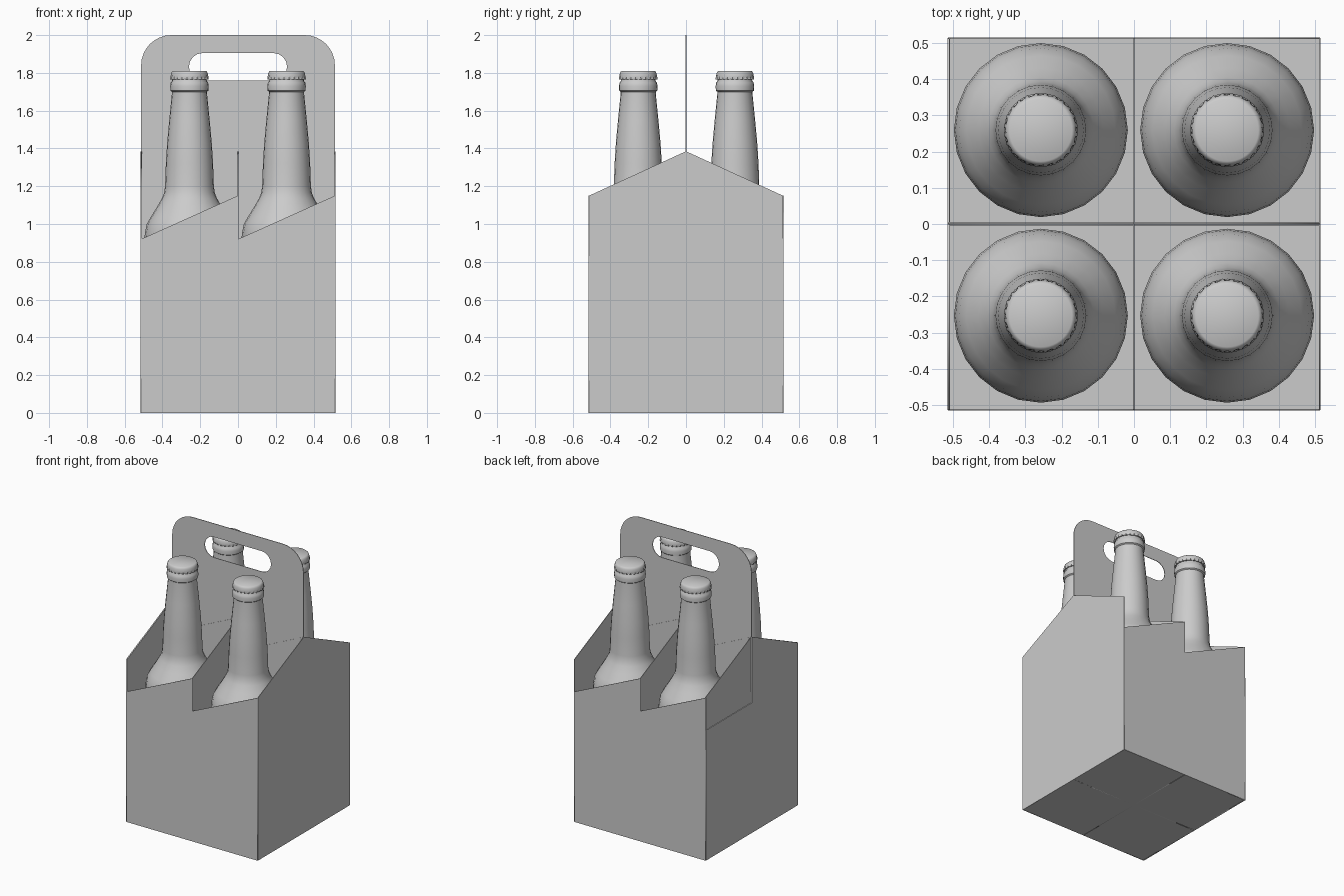
import bpy, bmesh
from math import sin, cos, pi, radians

if "Cube" in bpy.data.objects:
    bpy.data.objects.remove(bpy.data.objects["Cube"])

W = 0.513            # half width of the carton
T = 0.004            # card thickness
LOW, MID, PEAK = 0.92, 1.15, 1.385


def card(name, loops, loc=(0, 0, 0), rot=(90, 0, 0)):
    """Flat card panel cut from one outline plus optional holes."""
    cu = bpy.data.curves.new(name, 'CURVE')
    cu.dimensions = '2D'
    cu.fill_mode = 'BOTH'
    cu.extrude = T / 2
    for pts in loops:
        s = cu.splines.new('POLY')
        s.points.add(len(pts) - 1)
        for p, (a, b) in zip(s.points, pts):
            p.co = (a, b, 0, 1)
        s.use_cyclic_u = True
    ob = bpy.data.objects.new(name, cu)
    bpy.context.collection.objects.link(ob)
    ob.location = loc
    ob.rotation_euler = [radians(r) for r in rot]
    bpy.ops.object.select_all(action='DESELECT')
    ob.select_set(True)
    bpy.context.view_layer.objects.active = ob
    bpy.ops.object.convert(target='MESH')
    return bpy.context.object


def arc(cx, cz, r, a0, a1, n=8):
    return [(cx + r * cos(radians(a0 + (a1 - a0) * i / n)),
             cz + r * sin(radians(a0 + (a1 - a0) * i / n))) for i in range(n + 1)]


# front and back walls with sawtooth top
saw = [(-W, 0), (W, 0), (W, MID), (0, MID), (0, LOW), (-W, LOW)]
saw = [(-W, 0), (W, 0), (W, MID), (0.001, LOW), (-0.001, MID), (-W, LOW)]
card("front_wall", [saw], (0, -W, 0))
card("back_wall", [saw], (0, W, 0), (90, 0, 180))

# side walls and middle divider share the gabled outline
gable = [(-W, 0), (W, 0), (W, MID), (0, PEAK), (-W, MID)]
side = (90, 0, 90)
card("right_wall", [gable], (W, 0, 0), side)
card("left_wall_inner", [gable], (-W + T, 0, 0), side)
card("middle_divider", [gable], (0, 0, 0), side)

# outer glued layer on the left wall, stepped down on the back half
card("left_wall_outer", [[(-W, 0), (W, 0), (W, LOW), (0, LOW), (0, PEAK), (-W, MID)]],
     (-W, 0, 0), side)

# bottom
card("bottom", [[(-W, -W), (W, -W), (W, W), (-W, W)]], (0, 0, T / 2), (0, 0, 0))

# handle panel with rounded corners and stadium grip slot
R, r = 0.16, 0.0725
outline = [(-W, 0), (W, 0)] + arc(W - R, 2 - R, R, 0, 90) + arc(-W + R, 2 - R, R, 90, 180)
slot = arc(0.26 - r, 1.8325, r, -90, 90) + arc(-0.26 + r, 1.8325, r, 90, 270)
card("handle_panel", [outline, slot])

# thin backing layers on both faces of the handle panel
tab = [(-W, 0), (W, 0), (W, PEAK), (0.001, MID), (-0.001, PEAK), (-W, MID)]
card("handle_layer_front", [tab], (0, -0.002, 0))
card("handle_layer_back", [tab], (0, 0.002, 0), (90, 0, 180))


def lathe(name, profile, n, wave=None):
    """Revolve (radius, z) profile; wave gives per-ring crimp depth."""
    bm = bmesh.new()
    rings = []
    for k, (rad, z) in enumerate(profile):
        d = wave[k] if wave else 0
        ring = []
        for i in range(n):
            rr = rad + (d if i % 2 else -d)
            ring.append(bm.verts.new((rr * cos(2 * pi * i / n), rr * sin(2 * pi * i / n), z)))
        rings.append(ring)
    for a, b in zip(rings, rings[1:]):
        for i in range(n):
            j = (i + 1) % n
            bm.faces.new((a[i], a[j], b[j], b[i]))
    bm.faces.new(rings[0][::-1])
    bm.faces.new(rings[-1])
    me = bpy.data.meshes.new(name)
    bm.to_mesh(me)
    bm.free()
    ob = bpy.data.objects.new(name, me)
    bpy.context.collection.objects.link(ob)
    bpy.ops.object.select_all(action='DESELECT')
    ob.select_set(True)
    bpy.context.view_layer.objects.active = ob
    bpy.ops.object.shade_smooth_by_angle(angle=radians(40))
    return ob


# bottle: body, shoulder, tapering neck, lip ring
bottle_profile = [(0.21, 0.012), (0.232, 0.022), (0.24, 0.045), (0.24, 0.90), (0.236, 0.95),
                  (0.226, 1.0), (0.206, 1.035), (0.172, 1.09), (0.146, 1.135), (0.134, 1.165),
                  (0.129, 1.20), (0.125, 1.32), (0.118, 1.43), (0.107, 1.55), (0.093, 1.69),
                  (0.093, 1.70), (0.101, 1.706), (0.102, 1.73), (0.099, 1.748), (0.092, 1.757),
                  (0.09, 1.78)]
# crimped crown cap
cap_profile = [(0.099, 1.766), (0.100, 1.774), (0.099, 1.784), (0.097, 1.797),
               (0.093, 1.806), (0.086, 1.811)]
cap_wave = [0.004, 0.003, 0.0015, 0, 0, 0]

# four bottles, one per cell
for sx in (-1, 1):
    for sy in (-1, 1):
        for ob in (lathe("bottle", bottle_profile, 24),
                   lathe("bottle_cap", cap_profile, 48, cap_wave)):
            ob.location = (sx * 0.257, sy * 0.256 + 0.003, 0)
